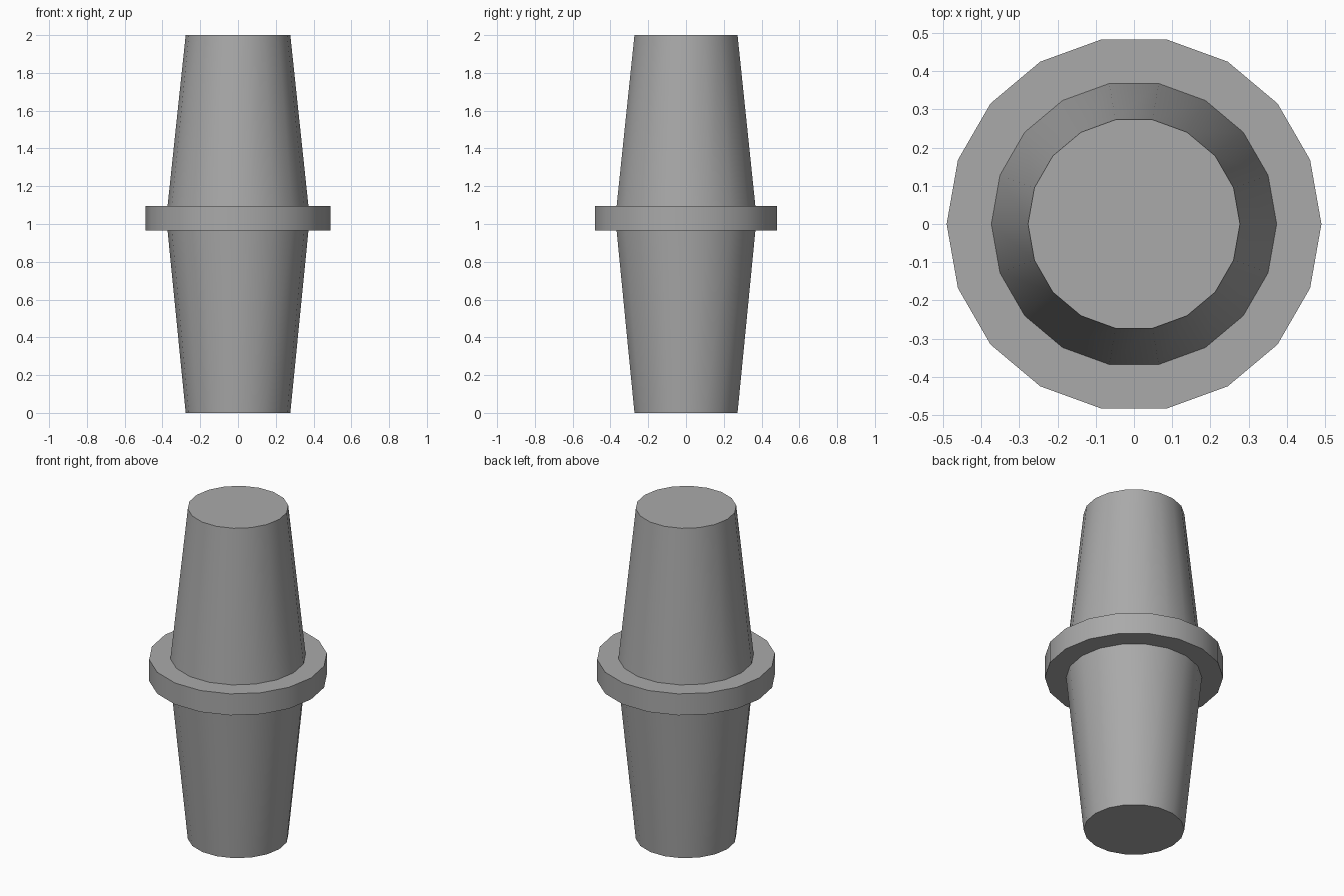
import bpy
import bmesh
import math

cube = bpy.data.objects.get("Cube")
if cube:
    bpy.data.objects.remove(cube, do_unlink=True)

SIDES = 18
END_R, WAIST_R, COLLAR_R = 0.277, 0.373, 0.49
HEIGHT, COLLAR_BOTTOM, COLLAR_TOP = 2.0, 0.965, 1.095

# Plain grey material
grey = bpy.data.materials.new("plain_grey")
grey.use_nodes = True
colour = (0.4, 0.4, 0.4, 1.0)
grey.diffuse_color = colour
grey.node_tree.nodes["Principled BSDF"].inputs["Base Color"].default_value = colour


def lathe(name, profile, material):
    """Turn a (radius, z) profile around the z axis into a closed solid."""
    bm = bmesh.new()
    verts = [bm.verts.new((r, 0, z)) for r, z in profile]
    edges = [bm.edges.new(pair) for pair in zip(verts, verts[1:])]
    bmesh.ops.spin(bm, geom=verts + edges, cent=(0, 0, 0), axis=(0, 0, 1),
                   angle=math.tau, steps=SIDES, use_merge=False)
    bmesh.ops.remove_doubles(bm, verts=bm.verts[:], dist=0.0001)
    # Close the two flat ends
    bmesh.ops.holes_fill(bm, edges=[e for e in bm.edges if e.is_boundary], sides=0)
    bmesh.ops.recalc_face_normals(bm, faces=bm.faces[:])
    mesh = bpy.data.meshes.new(name)
    bm.to_mesh(mesh)
    bm.free()
    mesh.materials.append(material)
    obj = bpy.data.objects.new(name, mesh)
    bpy.context.collection.objects.link(obj)
    bpy.ops.object.select_all(action="DESELECT")
    obj.select_set(True)
    bpy.context.view_layer.objects.active = obj
    bpy.ops.object.shade_smooth_by_angle(angle=math.radians(30))
    return obj


# Two tapers meeting at a flat collar
lathe("tapered_body_with_collar", [
    (END_R, 0),
    (WAIST_R, COLLAR_BOTTOM),
    (COLLAR_R, COLLAR_BOTTOM),
    (COLLAR_R, COLLAR_TOP),
    (WAIST_R, COLLAR_TOP),
    (END_R, HEIGHT),
], grey)
